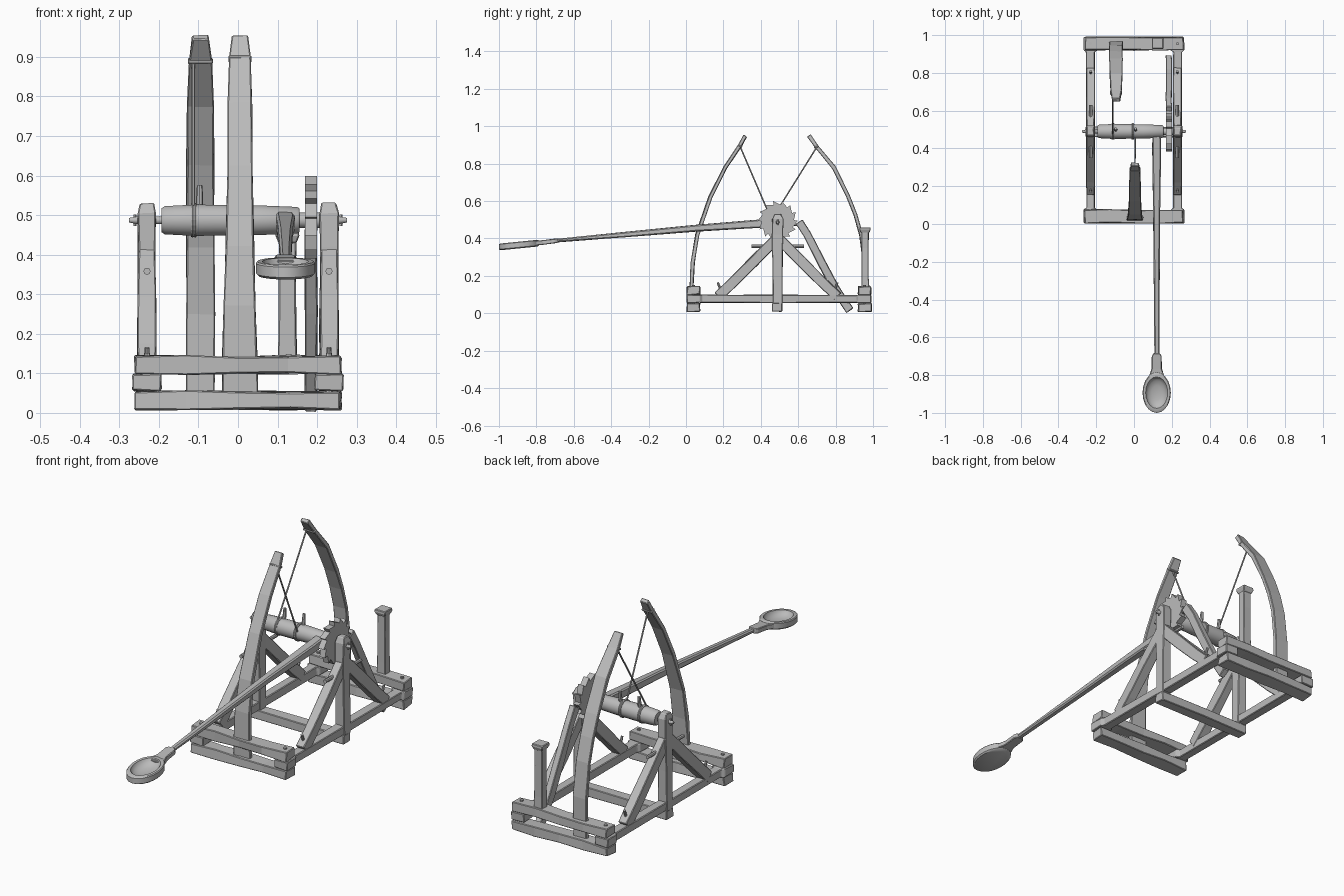
import bpy, bmesh, math, random
from mathutils import Vector

random.seed(4)
if "Cube" in bpy.data.objects:
    bpy.data.objects.remove(bpy.data.objects["Cube"])

grey = bpy.data.materials.new("weathered grey")
grey.use_nodes = True
grey.diffuse_color = (0.5, 0.5, 0.5, 1)
grey.node_tree.nodes["Principled BSDF"].inputs["Base Color"].default_value = (0.5, 0.5, 0.5, 1)


def finish(name, bm, smooth=False, bevel=0):
    bmesh.ops.recalc_face_normals(bm, faces=bm.faces)
    me = bpy.data.meshes.new(name)
    bm.to_mesh(me)
    bm.free()
    me.materials.append(grey)
    ob = bpy.data.objects.new(name, me)
    bpy.context.collection.objects.link(ob)
    if bevel:
        mod = ob.modifiers.new("worn edges", "BEVEL")
        mod.width, mod.segments = bevel, 1
    if smooth:
        bpy.ops.object.select_all(action="DESELECT")
        ob.select_set(True)
        bpy.context.view_layer.objects.active = ob
        bpy.ops.object.shade_smooth_by_angle(angle=math.radians(40))
    return ob


def loft(bm, rings, caps=True):
    rows = [[bm.verts.new(p) for p in ring] for ring in rings]
    n = len(rows[0])
    for a, b in zip(rows, rows[1:]):
        for i in range(n):
            bm.faces.new((a[i], a[(i + 1) % n], b[(i + 1) % n], b[i]))
    if caps:
        bm.faces.new(rows[0])
        bm.faces.new(rows[-1])


def timber(name, stations, side=(1, 0, 0), wobble=0.002, bevel=0.003):
    """Rectangular timber along stations of (point, side width, depth)."""
    pts = [Vector(s[0]) for s in stations]
    side = Vector(side)
    rings = []
    for i, (p, (_, w, d)) in enumerate(zip(pts, stations)):
        t = (pts[min(i + 1, len(pts) - 1)] - pts[max(i - 1, 0)]).normalized()
        up = t.cross(side).normalized() * d / 2
        s = side * w / 2
        jit = lambda: Vector([random.uniform(-wobble, wobble) for _ in range(3)])
        rings.append([p + a * s + b * up + jit() for a, b in ((-1, -1), (1, -1), (1, 1), (-1, 1))])
    bm = bmesh.new()
    loft(bm, rings)
    return finish(name, bm, bevel=bevel)


def rod(name, path, radii, sides=12):
    """Round part along a straight path."""
    pts = [Vector(p) for p in path]
    t = (pts[-1] - pts[0]).normalized()
    u = t.orthogonal().normalized()
    v = t.cross(u)
    bm = bmesh.new()
    loft(bm, [[p + r * (u * math.cos(a) + v * math.sin(a))
               for a in (math.tau * k / sides for k in range(sides))]
              for p, r in zip(pts, radii)])
    return finish(name, bm, smooth=True)


def ring(name, centre, major, minor, axis="X"):
    bpy.ops.mesh.primitive_torus_add(
        location=centre, major_radius=major, minor_radius=minor, major_segments=20, minor_segments=6,
        rotation=(0, math.pi / 2, 0) if axis == "X" else (0, 0, 0))
    ob = bpy.context.object
    ob.name = name
    ob.data.materials.append(grey)
    return ob


AY, AZ = 0.49, 0.487     # axle position

# Base: paired cross beams at each end, one low middle beam
for label, y in (("front", 0.04), ("back", 0.955)):
    for level, z in (("lower", 0.032), ("upper", 0.122)):
        timber(f"{label}_{level}_beam",
               [((x, y, z), 0.07, 0.045) for x in (-0.26, -0.13, 0, 0.13, 0.26)], (0, 1, 0), 0.004)
timber("middle_beam", [((x, 0.487, 0.032), 0.055, 0.045) for x in (-0.255, 0, 0.255)], (0, 1, 0))

# Side frames: rails, uprights, braces and their pegs
for label, s in (("left", 1), ("right", -1)):
    x = 0.23 * s
    timber(f"{label}_rail", [((x, y, 0.077), w, 0.042) for y, w in
           ((0.005, 0.072), (0.075, 0.072), (0.085, 0.046), (0.5, 0.044),
            (0.91, 0.046), (0.92, 0.072), (0.99, 0.072))])
    timber(f"{label}_upright", [((x, AY, z), w, d) for z, w, d in
           ((0.05, 0.05, 0.05), (0.25, 0.047, 0.052), (0.42, 0.045, 0.06),
            (0.505, 0.048, 0.06), (0.53, 0.036, 0.035))])
    for end, k in (("front", -1), ("back", 1)):
        timber(f"{label}_{end}_brace", [((x, AY + k * dy, z), w, 0.055) for dy, z, w in
               ((0.32, 0.09, 0.044), (0.25, 0.155, 0.046), (0.13, 0.275, 0.046), (0.01, 0.395, 0.04))])
        y = AY + k * 0.30
        rod(f"{label}_{end}_brace_peg", [(x, y, 0.11), (x, y + k * 0.02, 0.165)], [0.007, 0.006], 8)
        y = 0.04 if k < 0 else 0.955
        rod(f"{label}_{end}_corner_peg", [(x, y, 0.01), (x, y, 0.152)], [0.009, 0.008], 8)
    rod(f"{label}_cross_peg", [(x, 0.35, 0.358), (x, 0.63, 0.358)], [0.009, 0.009], 8)
    rod(f"{label}_axle_pin", [(s * 0.26, AY, 0.472), (s * 0.26, AY, 0.502)], [0.004, 0.004], 6)

# Winding drum on its axle, with hook pegs and rope coils
rod("axle", [(-0.275, AY, AZ), (-0.255, AY, AZ), (0.255, AY, AZ), (0.275, AY, AZ)],
    [0.006, 0.01, 0.01, 0.006])
rod("drum", [(x, AY, AZ) for x in (-0.193, -0.185, -0.11, 0.05, 0.15, 0.155)],
    [0.031, 0.036, 0.04, 0.038, 0.034, 0.03], 20)
rod("drum_collar", [(0.15, AY, AZ), (0.215, AY, AZ)], [0.02, 0.02])
for label, x in (("right", -0.097), ("middle", 0.008)):
    rod(f"{label}_drum_peg", [(x, AY, AZ), (x, AY + 0.012, 0.54), (x, AY + 0.015, 0.575)],
        [0.009, 0.009, 0.007], 8)
    for k in (0, 1):
        ring(f"{label}_rope_coil_{k}", (x - 0.018 + 0.007 * k, AY, AZ), 0.04, 0.004)

# Toothed ratchet wheel
bm = bmesh.new()
teeth = 14
outline = []
for k in range(teeth):
    a = math.tau * k / teeth
    outline += [(0.107, a), (0.087, a + 0.04)]
loft(bm, [[(x, AY + r * math.cos(a), 0.495 + r * math.sin(a)) for r, a in outline]
          for x in (0.17, 0.2)])
finish("ratchet_wheel", bm)

# Sloping prop behind the wheel with its pawl
timber("wheel_prop", [((0.184, y, z), 0.032, 0.045) for y, z in
       ((0.605, 0.49), (0.65, 0.42), (0.73, 0.26), (0.80, 0.13), (0.875, 0.015))])
timber("pawl", [((0.184, 0.635, 0.47), 0.02, 0.018), ((0.184, 0.575, 0.475), 0.02, 0.012)], bevel=0.002)

# Two curved spring staves, tip lashings and pull ropes
front = [(0.03, 0.05, 0.09), (0.03, 0.145, 0.088), (0.036, 0.27, 0.08), (0.06, 0.42, 0.072),
         (0.13, 0.62, 0.062), (0.21, 0.78, 0.06), (0.288, 0.895, 0.052), (0.318, 0.95, 0.04)]
back = [(0.957, 0.05, 0.072), (0.957, 0.25, 0.074), (0.937, 0.42, 0.072), (0.905, 0.53, 0.07),
        (0.865, 0.63, 0.07), (0.79, 0.78, 0.068), (0.7, 0.89, 0.058), (0.657, 0.95, 0.04)]
for label, x, prof, end in (("front", 0.005, front, (0.006, 0.455, 0.505)),
                            ("back", -0.095, back, (-0.113, 0.472, 0.524))):
    timber(f"{label}_spring_stave", [((x, y, z), w, 0.02) for y, z, w in prof])
    y, z, w = prof[-2]
    timber(f"{label}_tip_lashing", [((x, y - 0.002, z - 0.005), w + 0.006, 0.026),
           ((x, y + (0.003 if label == "front" else -0.005), z + 0.004), w + 0.006, 0.026)], wobble=0)
    rod(f"{label}_pull_rope", [(x if label == "front" else -0.113, y, z), end], [0.004, 0.004], 6)

# Stop post with flared cap on the back beam
timber("stop_post", [((0.125, 0.957, z), w, w * 0.85) for z, w in
       ((0.11, 0.05), (0.2, 0.044), (0.35, 0.043), (0.435, 0.046))])
timber("stop_post_cap", [((0.125, 0.957, z), w, w) for z, w in
       ((0.43, 0.046), (0.447, 0.06), (0.46, 0.058))], wobble=0)

# Throwing arm, thinning towards the scoop neck
timber("throwing_arm", [((0.12, y, z), w, d) for y, z, w, d in
       ((0.49, 0.487, 0.046, 0.046), (0.39, 0.478, 0.045, 0.045), (0.05, 0.455, 0.04, 0.036),
        (-0.32, 0.421, 0.034, 0.028), (-0.69, 0.389, 0.026, 0.018))], bevel=0.006)
timber("scoop_neck", [((0.12, y, z), w, 0.024) for y, z, w in
       ((-0.685, 0.389, 0.034), (-0.7, 0.387, 0.052), (-0.765, 0.379, 0.054), (-0.82, 0.374, 0.09))],
       wobble=0.001)

# Scoop: oval dish with a flat underside and a hollow
bm = bmesh.new()
sections = [(0.92, -0.018), (1, -0.012), (1, 0.014), (0.95, 0.018), (0.78, 0.018),
            (0.74, 0.01), (0.6, -0.002), (0.35, -0.009), (0.08, -0.011)]
loft(bm, [[(0.12 + 0.075 * k * math.cos(a), -0.893 + 0.107 * k * math.sin(a),
            0.365 + h + 0.1 * 0.107 * k * math.sin(a))
           for a in (math.tau * i / 20 for i in range(20))] for k, h in sections])
finish("scoop", bm, smooth=True)
